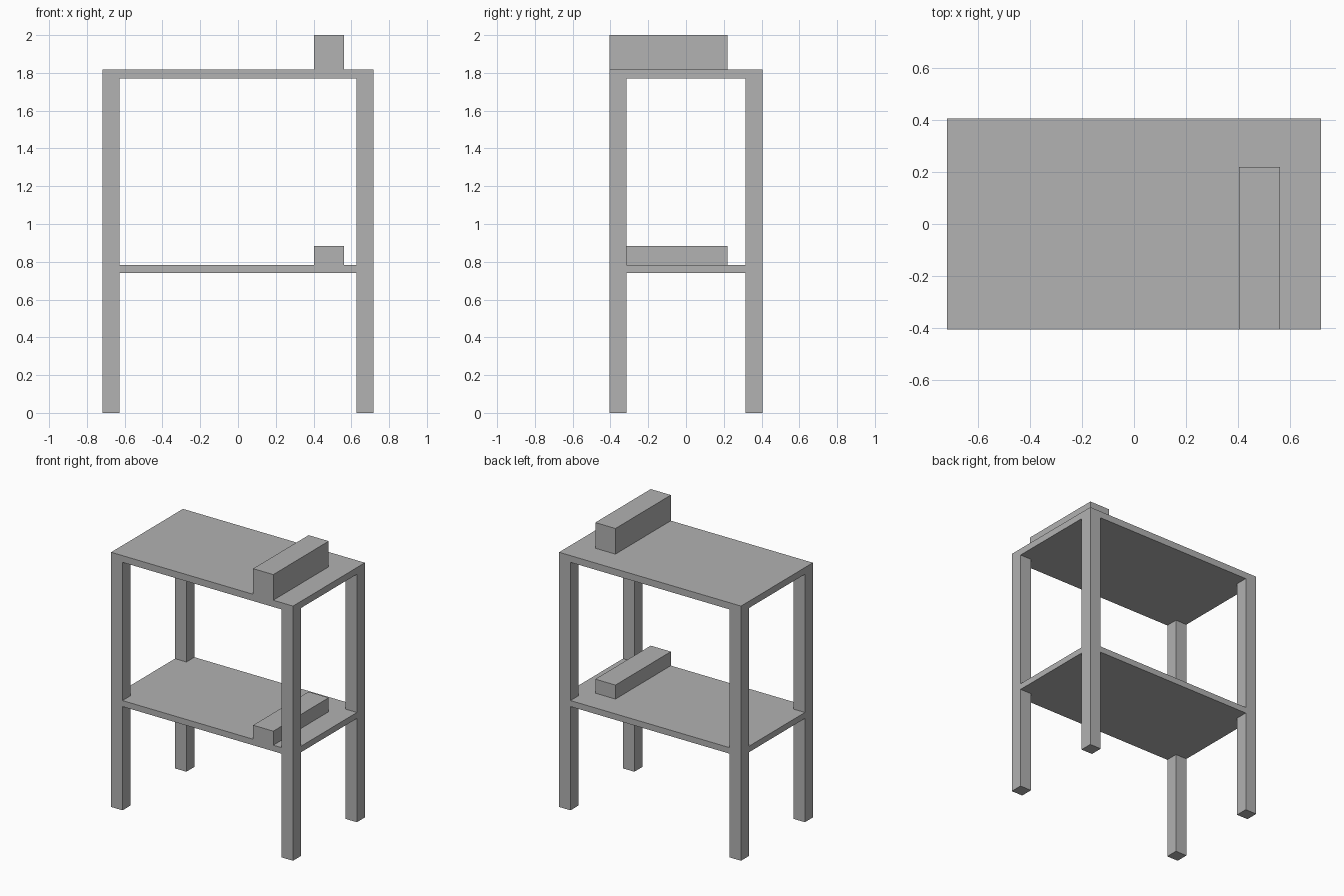
import bpy
import bmesh

HX, HY = 0.718, 0.405        # outer half width and half depth
IX, IY = 0.628, 0.315        # inner faces of the legs
TOP, TOP_UNDER = 1.817, 1.769
SHELF, SHELF_UNDER = 0.783, 0.74

if "Cube" in bpy.data.objects:
    bpy.data.objects.remove(bpy.data.objects["Cube"], do_unlink=True)

grey = bpy.data.materials.new("plain_grey")
grey.use_nodes = True
colour = (0.445, 0.445, 0.445, 1)
grey.diffuse_color = colour
grey.node_tree.nodes["Principled BSDF"].inputs["Base Color"].default_value = colour


def slab(name, outline, z0, z1):
    """Extrude a flat counter-clockwise outline from z0 up to z1."""
    bm = bmesh.new()
    base = bm.faces.new([bm.verts.new((x, y, z0)) for x, y in outline])
    extruded = bmesh.ops.extrude_face_region(bm, geom=[base], use_keep_orig=True)
    for v in extruded["geom"]:
        if isinstance(v, bmesh.types.BMVert):
            v.co.z = z1
    bmesh.ops.recalc_face_normals(bm, faces=bm.faces[:])
    mesh = bpy.data.meshes.new(name)
    bm.to_mesh(mesh)
    bm.free()
    mesh.materials.append(grey)
    obj = bpy.data.objects.new(name, mesh)
    bpy.context.collection.objects.link(obj)
    return obj


def rect(x0, x1, y0, y1):
    return [(x0, y0), (x1, y0), (x1, y1), (x0, y1)]


# Table top covers the legs
slab("table_top", rect(-HX, HX, -HY, HY), TOP_UNDER, TOP)

# Lower shelf is notched at the corners to fit round the legs
notched = [(-IX, -HY), (IX, -HY), (IX, -IY), (HX, -IY), (HX, IY), (IX, IY),
           (IX, HY), (-IX, HY), (-IX, IY), (-HX, IY), (-HX, -IY), (-IX, -IY)]
slab("lower_shelf", notched, SHELF_UNDER, SHELF)

# Four square legs
for side, sx in (("right", -1), ("left", 1)):
    for end, sy in (("front", -1), ("back", 1)):
        xs = sorted((sx * IX, sx * HX))
        ys = sorted((sy * IY, sy * HY))
        slab(f"{end}_{side}_leg", rect(*xs, *ys), 0, TOP_UNDER)

# Long blocks resting on each level, flush with the front edge
block = rect(0.403, 0.562, -HY, 0.22)
slab("upper_block", block, TOP, 2.0)
slab("lower_block", block, SHELF, 0.883)
